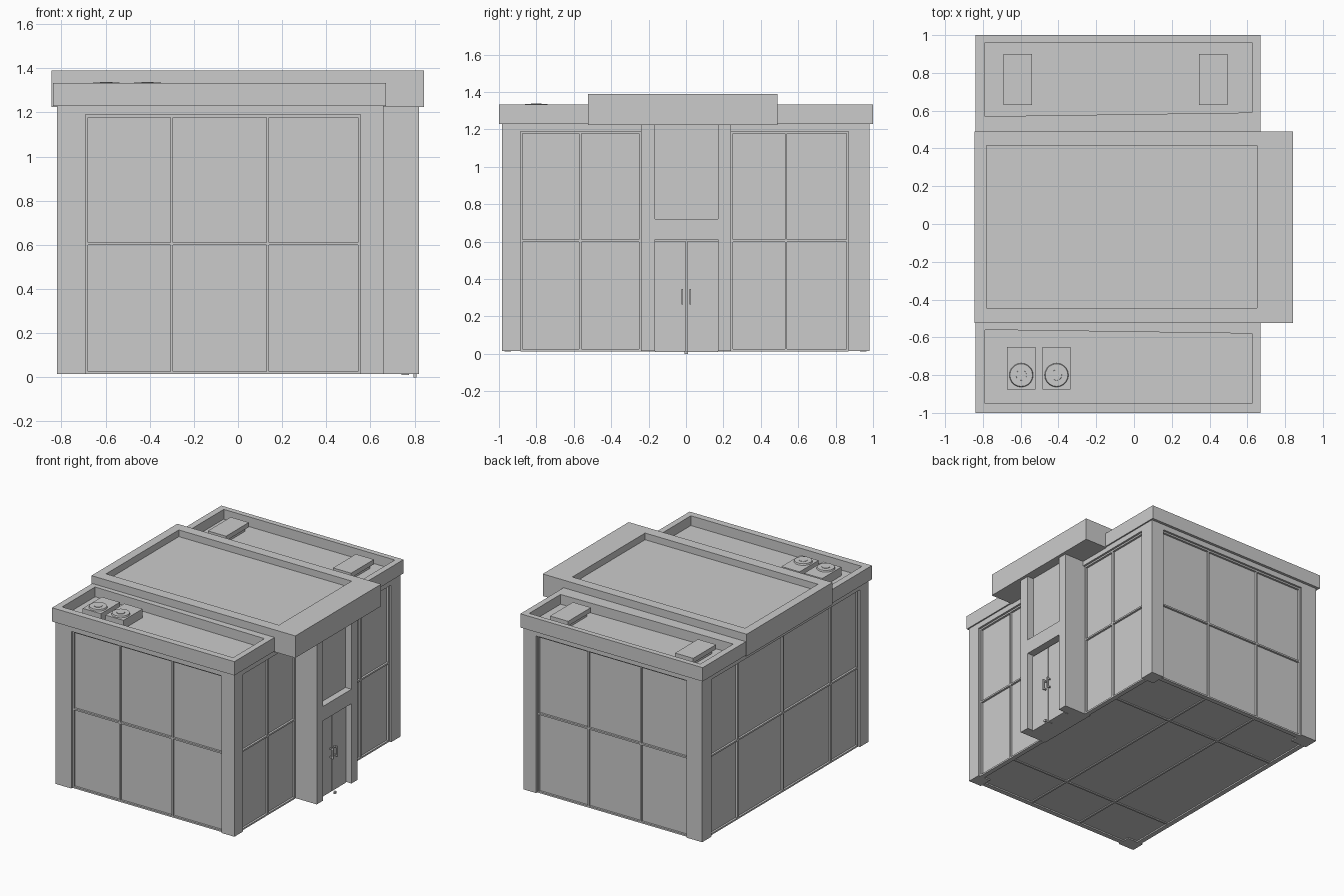
import bpy, bmesh, math

if "Cube" in bpy.data.objects:
    bpy.data.objects.remove(bpy.data.objects["Cube"])

X0, X1, Y0, Y1 = -0.82, 0.66, -0.985, 0.98   # outer wall faces
ZB, ZT, ZM = 0.015, 1.23, 0.605              # wall foot, wall top, mid rail
WX0, WX1, WY0, WY1 = -0.69, 0.555, -0.885, 0.868  # window openings
HEAD = 1.19


def box(name, x0, x1, y0, y1, z0, z1):
    bm = bmesh.new()
    bmesh.ops.create_cube(bm, size=1)
    for v in bm.verts:
        v.co = ((x0 + x1) / 2 + v.co.x * (x1 - x0),
                (y0 + y1) / 2 + v.co.y * (y1 - y0),
                (z0 + z1) / 2 + v.co.z * (z1 - z0))
    return finish(name, bm)


def finish(name, bm):
    bmesh.ops.recalc_face_normals(bm, faces=bm.faces[:])
    me = bpy.data.meshes.new(name)
    bm.to_mesh(me)
    bm.free()
    ob = bpy.data.objects.new(name, me)
    bpy.context.collection.objects.link(ob)
    return ob


def tray(name, outer, inner, z0, z_floor, z1):
    """Flat roof slab with a parapet rim around a sunken floor."""
    bm = bmesh.new()
    ring = lambda pts, z: [bm.verts.new((x, y, z)) for x, y in pts]
    rings = [ring(outer, z0), ring(outer, z1), ring(inner, z1), ring(inner, z_floor)]
    for a, b in zip(rings, rings[1:]):
        for i in range(4):
            j = (i + 1) % 4
            bm.faces.new((a[i], a[j], b[j], b[i]))
    bm.faces.new(rings[0])
    bm.faces.new(rings[3])
    return finish(name, bm)


def rect(x0, x1, y0, y1):
    return [(x0, y0), (x1, y0), (x1, y1), (x0, y1)]


def window_grid(name, axis, face, out, a0, a1, mullions):
    """Frame bars for one wall; out is the outward sign, axis the wall's running axis."""
    near, far = sorted((face - out * 0.015, face - out * 0.05))

    def bar(part, p0, p1, z0, z1):
        if axis == 'x':
            box(name + part, p0, p1, near, far, z0, z1)
        else:
            box(name + part, near, far, p0, p1, z0, z1)
    for m in mullions:
        bar("_mullion", m - 0.006, m + 0.006, ZB, HEAD)
    for e0, e1 in ((a0, a0 + 0.011), (a1 - 0.011, a1)):
        bar("_jamb", e0, e1, ZB, HEAD)
    for z in (ZB + 0.005, ZM, HEAD - 0.006):
        bar("_rail", a0, a1, z - 0.006, z + 0.006)


# Glazed core
G = 0.03
box("glass_core", X0 + G, X1 - G, Y0 + G, Y1 - G, 0.024, ZT)

# Corner pillars
for xa, xb in ((X0, WX0), (WX1, X1)):
    for ya, yb in ((Y0, WY0), (WY1, Y1)):
        box("corner_pillar", xa, xb, ya, yb, ZB, ZT)

# Lintels above the windows
for ya, yb in ((Y0, Y0 + 0.06), (Y1 - 0.06, Y1)):
    box("lintel", WX0, WX1, ya, yb, HEAD, ZT)
for xa, xb in ((X0, X0 + 0.06), (X1 - 0.06, X1)):
    box("side_lintel", xa, xb, WY0, WY1, HEAD, ZT)

# Window frames on all four sides
window_grid("front_window", 'x', Y0, -1, WX0, WX1, (-0.3, 0.135))
window_grid("back_window", 'x', Y1, 1, WX0, WX1, (-0.3, 0.135))
window_grid("left_window", 'y', X0, -1, WY0, WY1, (-0.565, 0.0, 0.535))
window_grid("right_window_a", 'y', X1, 1, WY0, -0.24, (-0.565,))
window_grid("right_window_b", 'y', X1, 1, 0.24, WY1, (0.535,))

# Strips under the floor
for x in (-0.3, 0.135):
    box("floor_strip", x - 0.007, x + 0.007, Y0 + G, Y1 - G, 0.016, 0.03)
for y in (-0.565, 0.535):
    box("floor_strip", X0 + G, X1 - G, y - 0.007, y + 0.007, 0.016, 0.03)

# Entrance bay: two piers, cross band, recessed glass and doors
EX = 0.82
box("entrance_pier", 0.6, EX, -0.24, -0.165, ZB, ZT)
box("entrance_pier", 0.6, EX, 0.17, 0.24, ZB, ZT)
box("entrance_band", 0.6, EX, -0.165, 0.17, 0.612, 0.72)
box("entrance_glass", 0.6, EX - 0.05, -0.165, 0.17, 0.72, ZT)
box("entrance_backing", 0.6, EX - 0.06, -0.165, 0.17, ZB, 0.612)
box("door_left", 0.74, EX - 0.045, -0.165, 0.0, 0.01, 0.602)
box("door_right", 0.74, EX - 0.045, 0.006, 0.17, 0.01, 0.602)
for s in (-1, 1):
    y = 0.002 + s * 0.022
    box("door_handle", EX - 0.025, EX - 0.015, y - 0.004, y + 0.004, 0.265, 0.348)
    for z in (0.275, 0.338):
        box("handle_post", EX - 0.05, EX - 0.02, y - 0.004, y + 0.004, z - 0.005, z + 0.005)
box("door_stop", EX - 0.025, EX - 0.012, -0.008, 0.01, 0.0, 0.016)

# Roofs: tall centre slab and two lower wings
tray("centre_roof", rect(-0.845, 0.842, -0.525, 0.49), rect(-0.78, 0.65, -0.445, 0.415),
     1.225, 1.34, 1.39)
tray("back_roof", rect(-0.838, 0.67, 0.485, 1.0),
     [(-0.79, 0.57), (0.625, 0.59), (0.625, 0.96), (-0.79, 0.96)], ZT, 1.26, 1.333)
tray("front_roof", rect(-0.838, 0.67, -1.0, -0.52),
     [(-0.79, -0.95), (0.625, -0.95), (0.625, -0.58), (-0.79, -0.56)], ZT, 1.26, 1.333)

# Flat roof hatches on the back wing
for x in (-0.615, 0.42):
    box("hatch_lid", x - 0.075, x + 0.075, 0.63, 0.90, 1.29, 1.325)
    box("hatch_base", x - 0.055, x + 0.055, 0.65, 0.88, 1.255, 1.29)

# Fan units on the front wing
for x in (-0.597, -0.41):
    box("fan_unit", x - 0.075, x + 0.075, -0.875, -0.65, 1.255, 1.325)
    for r, z in ((0.065, 1.336), (0.03, 1.339)):
        bm = bmesh.new()
        bmesh.ops.create_cone(bm, cap_ends=True, segments=20, radius1=r, radius2=r * 0.92,
                              depth=z - 1.32)
        bmesh.ops.translate(bm, verts=bm.verts[:], vec=(x, -0.80, (z + 1.32) / 2))
        finish("fan_cap", bm)
